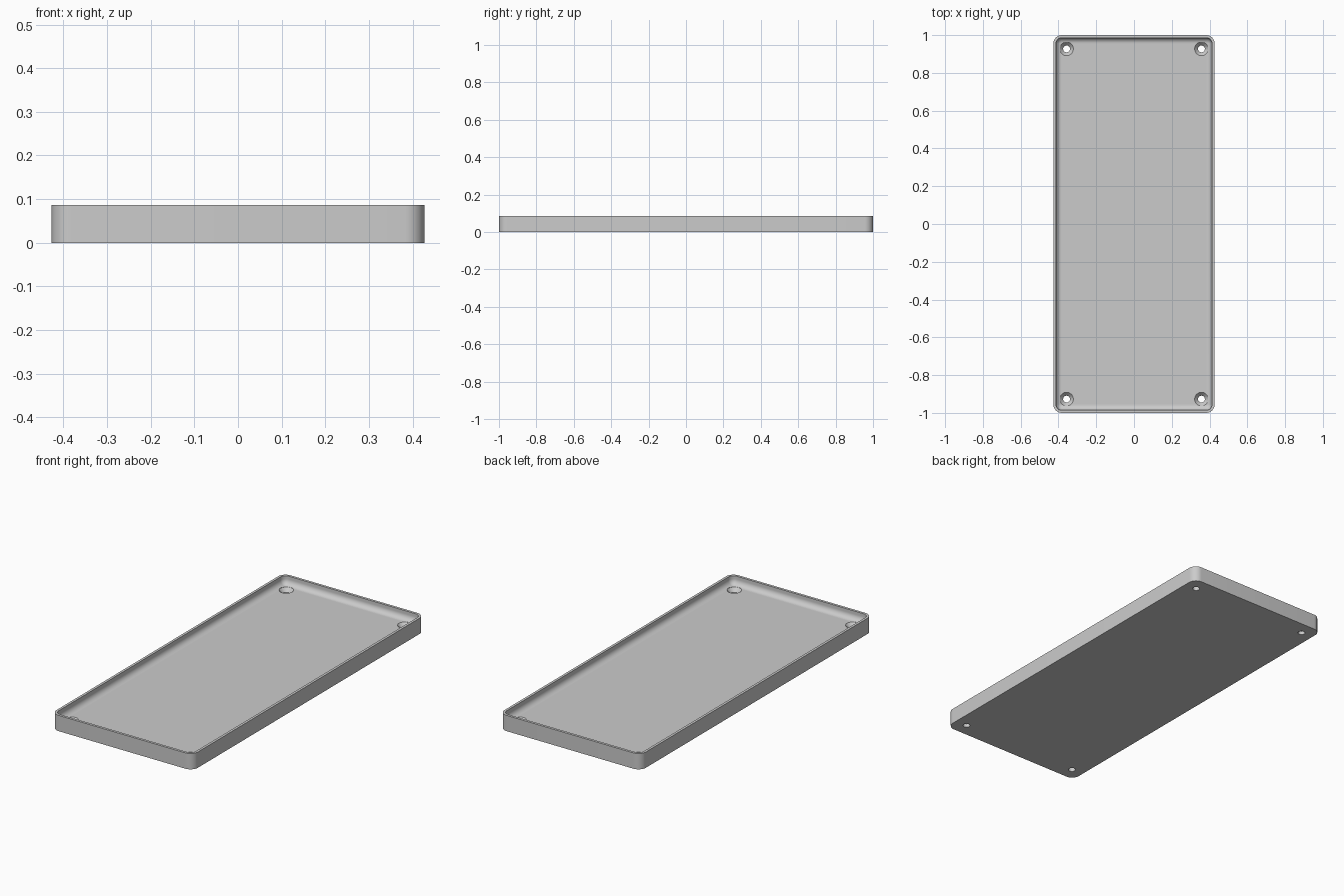
import bpy, bmesh, math

if "Cube" in bpy.data.objects:
    bpy.data.objects.remove(bpy.data.objects["Cube"])

HALF_X, HALF_Y, HEIGHT = 0.427, 1.0, 0.086
CORNER, WALL, FLOOR, FILLET = 0.045, 0.014, 0.04, 0.03
SEGMENTS = 10

grey = bpy.data.materials.new("plain grey")
grey.use_nodes = True
colour = (0.6, 0.6, 0.6, 1)
grey.diffuse_color = colour
grey.node_tree.nodes["Principled BSDF"].inputs["Base Color"].default_value = colour


def make_object(name, bm):
    bmesh.ops.recalc_face_normals(bm, faces=bm.faces)
    mesh = bpy.data.meshes.new(name)
    bm.to_mesh(mesh)
    bm.free()
    mesh.materials.append(grey)
    obj = bpy.data.objects.new(name, mesh)
    bpy.context.collection.objects.link(obj)
    return obj


def rounded_ring(bm, inset, z):
    """Rounded rectangle outline, moved inwards by inset."""
    radius = max(CORNER - inset, 0.004)
    cx, cy = HALF_X - inset - radius, HALF_Y - inset - radius
    ring = []
    for corner, (sx, sy) in enumerate([(1, 1), (-1, 1), (-1, -1), (1, -1)]):
        for i in range(SEGMENTS + 1):
            a = math.pi / 2 * (corner + i / SEGMENTS)
            ring.append(bm.verts.new((sx * cx + radius * math.cos(a),
                                      sy * cy + radius * math.sin(a), z)))
    return ring


def circle_ring(bm, x, y, radius, z, count=32):
    return [bm.verts.new((x + radius * math.cos(math.tau * i / count),
                          y + radius * math.sin(math.tau * i / count), z))
            for i in range(count)]


def skin(bm, rings):
    """Join rings into a closed solid with flat ends."""
    for low, high in zip(rings, rings[1:]):
        for i in range(len(low)):
            j = (i + 1) % len(low)
            bm.faces.new((low[i], low[j], high[j], high[i]))
    bm.faces.new(rings[0])
    bm.faces.new(rings[-1])


# Tray: outer wall, rim, inner wall and a filleted floor
profile = [(0, 0), (0, HEIGHT), (WALL, HEIGHT)]
for i in range(SEGMENTS + 1):
    a = math.pi / 2 * i / SEGMENTS
    profile.append((WALL + FILLET * (1 - math.cos(a)),
                    FLOOR + FILLET * (1 - math.sin(a))))
bm = bmesh.new()
skin(bm, [rounded_ring(bm, inset, z) for inset, z in profile])
tray = make_object("tray", bm)

# Countersunk screw holes in the four corners
bm = bmesh.new()
for sx in (-1, 1):
    for sy in (-1, 1):
        skin(bm, [circle_ring(bm, sx * 0.357, sy * 0.927, radius, z)
                  for radius, z in [(0.018, -0.02), (0.018, 0.02),
                                    (0.036, FLOOR), (0.036, 0.07)]])
cutter = make_object("screw_hole_cutter", bm)
cutter.hide_render = True

cut = tray.modifiers.new("screw holes", 'BOOLEAN')
cut.object = cutter
cut.operation = 'DIFFERENCE'
cut.solver = 'EXACT'
bpy.context.view_layer.objects.active = tray
bpy.ops.object.select_all(action='DESELECT')
tray.select_set(True)
bpy.ops.object.modifier_apply(modifier=cut.name)
bpy.data.objects.remove(cutter)
bpy.ops.object.shade_smooth_by_angle(angle=math.radians(30))
